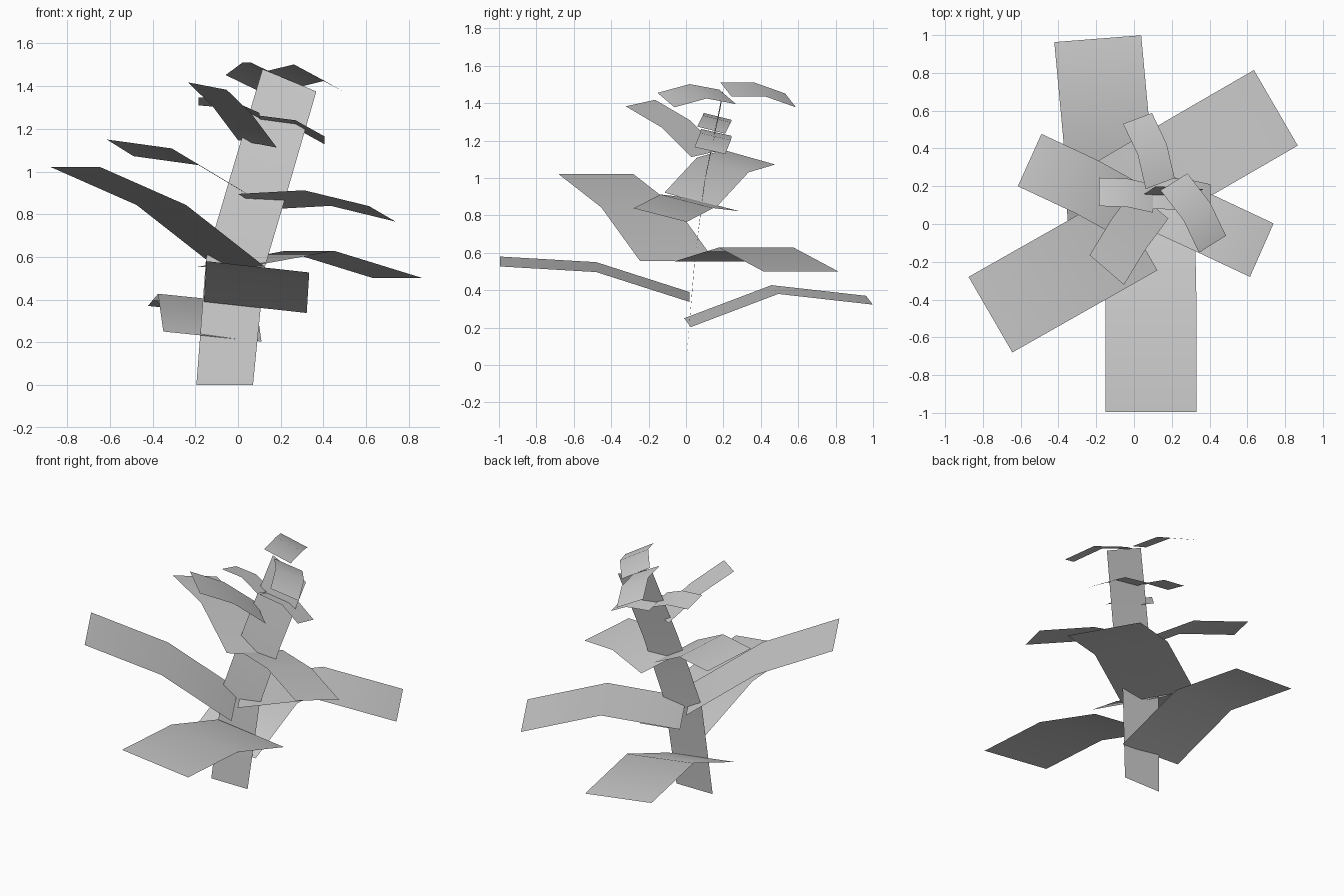
import bpy
import bmesh
from mathutils import Vector

cube = bpy.data.objects.get("Cube")
if cube:
    bpy.data.objects.remove(cube, do_unlink=True)

# One plain grey for the whole plant
grey = bpy.data.materials.new("plain grey")
grey.use_nodes = True
GREY = (0.6, 0.6, 0.6, 1.0)
grey.diffuse_color = GREY
grey.node_tree.nodes["Principled BSDF"].inputs["Base Color"].default_value = GREY


def strip(name, edge_a, edge_b, facing):
    """Smooth sheet between two edges, with its normals towards 'facing'."""
    bm = bmesh.new()
    a = [bm.verts.new(p) for p in edge_a]
    b = [bm.verts.new(p) for p in edge_b]
    for i in range(len(a) - 1):
        face = bm.faces.new((a[i], b[i], b[i + 1], a[i + 1]))
        face.normal_update()
        if face.normal.dot(Vector(facing)) < 0:
            face.normal_flip()
        face.smooth = True
    mesh = bpy.data.meshes.new(name)
    bm.to_mesh(mesh)
    bm.free()
    mesh.materials.append(grey)
    obj = bpy.data.objects.new(name, mesh)
    bpy.context.collection.objects.link(obj)
    return obj


def leaf(name, tip, middle, base, across):
    """Bent leaf: one long edge from tip to base, swept by its width."""
    edge = [Vector(p) for p in (tip, middle, base)]
    strip(name, edge, [p + Vector(across) for p in edge], (0, 0, 1))


# Flat stem, leaning to the back and to one side
strip("stem",
      [(-0.195, 0.0, 0.0), (-0.15, 0.05, 0.59), (-0.02, 0.108, 1.03), (0.115, 0.2, 1.48)],
      [(0.07, 0.0, 0.0), (0.125, 0.045, 0.55), (0.245, 0.095, 0.955), (0.367, 0.185, 1.375)],
      (0, -1, 0))

# Large lower leaves
leaf("lower_front_leaf", (-0.15, -0.995, 0.58), (-0.15, -0.48, 0.55),
     (-0.16, 0.02, 0.39), (0.482, 0, -0.053))
leaf("lower_back_leaf", (-0.422, 0.963, 0.37), (-0.375, 0.457, 0.427),
     (-0.35, -0.01, 0.25), (0.46, 0.036, -0.047))
leaf("lower_left_leaf", (0.635, 0.815, 0.5), (0.22, 0.575, 0.628),
     (-0.19, 0.335, 0.553), (0.232, -0.4, 0))
leaf("lower_right_leaf", (-0.876, -0.28, 1.02), (-0.475, -0.053, 0.843),
     (-0.108, 0.155, 0.555), (0.232, -0.4, 0))

# Middle leaves
leaf("middle_right_leaf", (-0.615, 0.2, 1.15), (-0.31, 0.057, 1.108),
     (0.0, -0.115, 0.922), (0.125, 0.277, -0.078))
leaf("middle_left_leaf", (0.614, -0.28, 0.838), (0.31, -0.137, 0.912),
     (0.0, 0.005, 0.895), (0.125, 0.283, -0.073))

# Upper leaves
leaf("upper_front_leaf", (-0.235, -0.165, 1.418), (-0.12, 0.024, 1.307),
     (0.0, 0.185, 1.147), (0.182, -0.157, -0.035))
leaf("upper_right_leaf", (-0.185, 0.095, 1.348), (-0.035, 0.09, 1.335),
     (0.1, 0.06, 1.275), (0.0, 0.15, -0.038))
leaf("upper_left_leaf", (0.405, 0.045, 1.165), (0.27, 0.075, 1.24),
     (0.1, 0.08, 1.262), (0.0, 0.165, -0.037))

# Top leaves
leaf("top_back_leaf", (-0.058, 0.53, 1.452), (0.02, 0.366, 1.51),
     (0.062, 0.185, 1.51), (0.153, 0.058, -0.074))
leaf("top_left_leaf", (0.344, -0.152, 1.455), (0.262, 0.02, 1.502),
     (0.14, 0.178, 1.472), (0.143, 0.09, -0.077))
